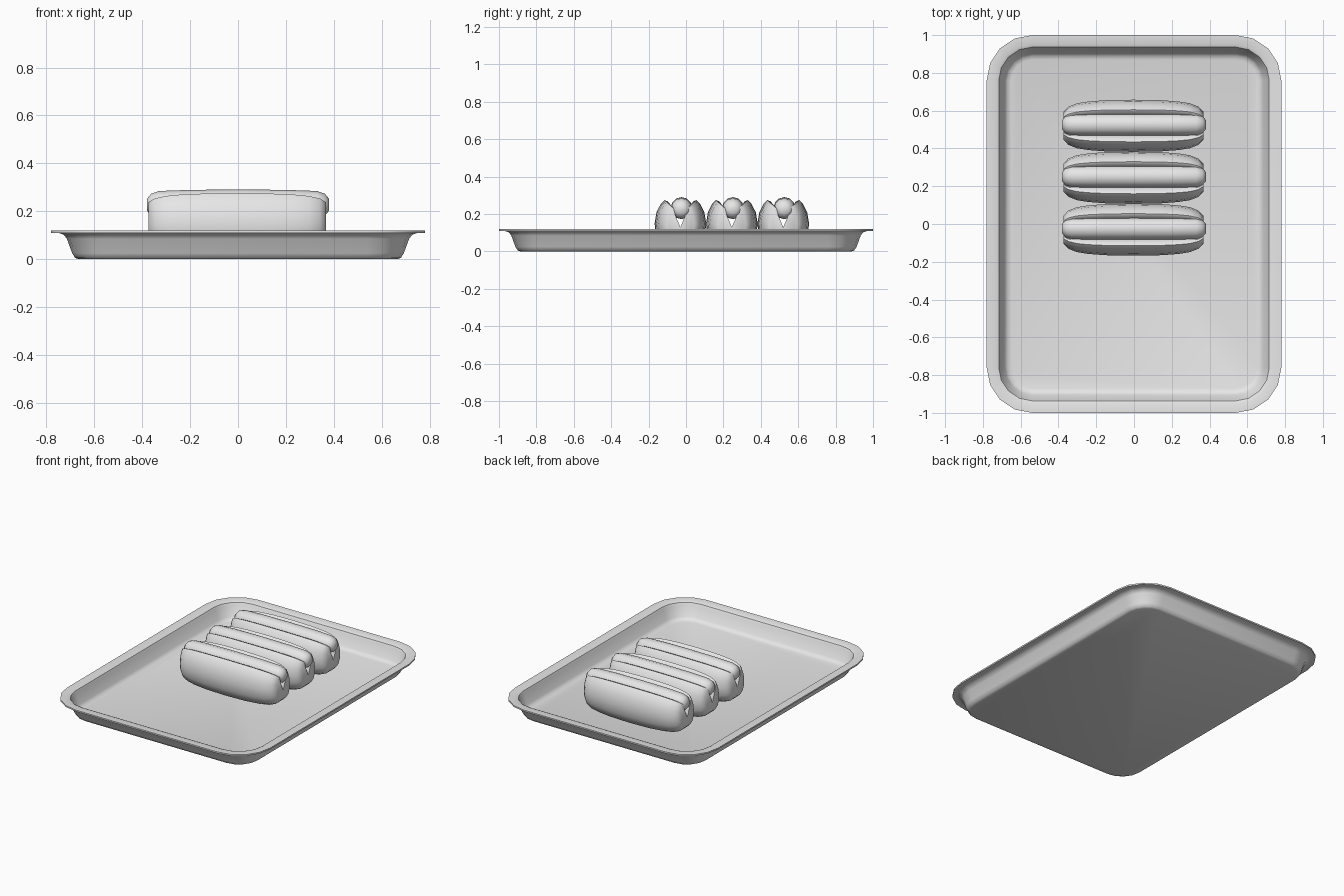
import bpy, bmesh
from math import sin, cos, pi, radians

cube = bpy.data.objects.get("Cube")
if cube:
    bpy.data.objects.remove(cube)

grey = bpy.data.materials.new("light_grey")
grey.use_nodes = True
grey.diffuse_color = (0.8, 0.8, 0.8, 1)
grey.node_tree.nodes["Principled BSDF"].inputs["Base Color"].default_value = (0.8, 0.8, 0.8, 1)


def loft(name, rings, angle):
    """Skin a list of equal closed rings, cap both ends and smooth."""
    bm = bmesh.new()
    loops = [[bm.verts.new(p) for p in ring] for ring in rings]
    n = len(loops[0])
    for a, b in zip(loops, loops[1:]):
        for i in range(n):
            j = (i + 1) % n
            bm.faces.new((a[i], a[j], b[j], b[i]))
    bm.faces.new(loops[0][::-1])
    bm.faces.new(loops[-1])
    bmesh.ops.recalc_face_normals(bm, faces=bm.faces)
    mesh = bpy.data.meshes.new(name)
    bm.to_mesh(mesh)
    bm.free()
    obj = bpy.data.objects.new(name, mesh)
    bpy.context.collection.objects.link(obj)
    mesh.materials.append(grey)
    bpy.ops.object.select_all(action='DESELECT')
    obj.select_set(True)
    bpy.context.view_layer.objects.active = obj
    bpy.ops.object.shade_smooth_by_angle(angle=radians(angle))
    return obj


def tray_ring(inset, z, steps=4):
    """Rounded rectangle moved inward from the tray's outer edge."""
    cx, cy, r = 0.54, 0.76, 0.24 - inset
    ring = []
    for q, (sx, sy) in enumerate([(1, 1), (-1, 1), (-1, -1), (1, -1)]):
        for k in range(steps + 1):
            a = (q + k / steps) * pi / 2
            ring.append((sx * cx + r * cos(a), sy * cy + r * sin(a), z))
    return ring


# Tray: underside, rim and inner wall as one shell
tray_profile = [(0.115, 0.0), (0.1, 0.006), (0.088, 0.025), (0.066, 0.085),
                (0.052, 0.103), (0.03, 0.11), (0, 0.11), (0, 0.12), (0.05, 0.12),
                (0.064, 0.114), (0.072, 0.098), (0.096, 0.03), (0.11, 0.016),
                (0.13, 0.01)]
loft("tray", [tray_ring(d, z) for d, z in tray_profile], 40)

# Bun: half section from the base to the lip, then down the slit
half_outer = [(0.06, 0.012), (0.105, 0.035), (0.132, 0.09), (0.138, 0.15),
              (0.128, 0.21), (0.105, 0.255), (0.085, 0.275)]
half_slit = [(0.068, 0.268), (0.05, 0.215)]
slit_base = (0.0, 0.12)
half_stations = [(0.0, 1.0), (0.15, 0.98), (0.24, 0.93), (0.3, 0.86),
                 (0.345, 0.73), (0.37, 0.54)]
stations = [(-x, s) for x, s in half_stations[:0:-1]] + half_stations


def bun_ring(x, s, y0):
    right = half_outer + half_slit
    left = [(-y, z) for y, z in reversed(right)]
    ring = []
    for y, z in right + [slit_base] + left:
        # The lip sinks less than the sides narrow, keeping the slit open
        sz = s if z < 0.14 else 0.4 + 0.6 * s
        ring.append((x - 0.003, y0 + y * s, 0.14 + (z - 0.14) * sz))
    return ring


def sausage_ring(x, r, y0, sides=12):
    drop = 0.04 * x * x
    return [(x, y0 + r * cos(2 * pi * k / sides),
             0.233 - drop + r * sin(2 * pi * k / sides)) for k in range(sides)]


sausage_half = [(0.0, 0.058), (0.2, 0.058), (0.33, 0.056), (0.362, 0.046), (0.38, 0.025)]
sausage_stations = [(-x, r) for x, r in sausage_half[:0:-1]] + sausage_half

# Three filled buns side by side
for name, y in zip(("front", "middle", "back"), (-0.03, 0.245, 0.52)):
    loft(name + "_bun", [bun_ring(x, s, y) for x, s in stations], 50)
    loft(name + "_sausage", [sausage_ring(x, r, y + 0.006) for x, r in sausage_stations], 50)
